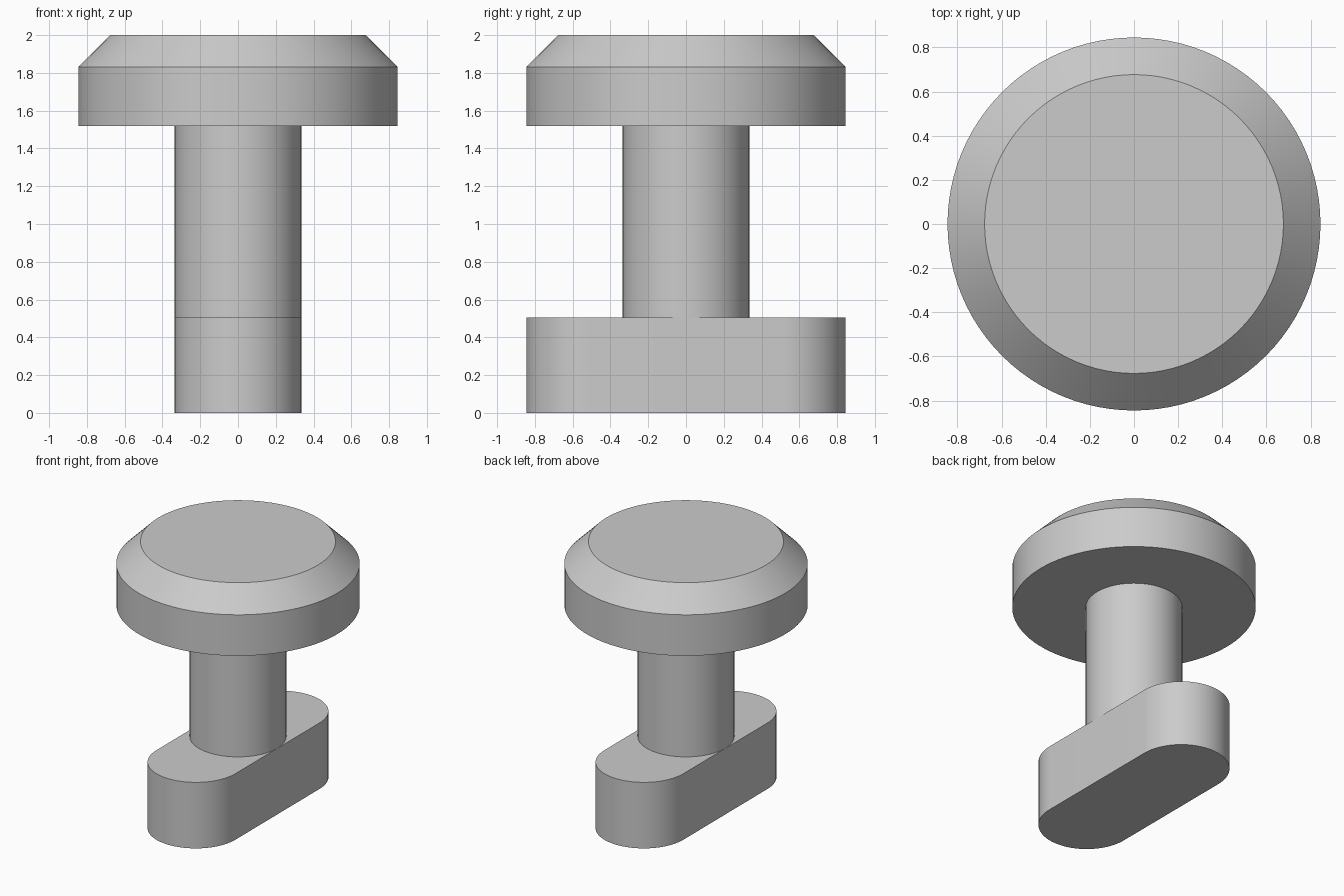
import bpy
import bmesh
from math import pi, sin, cos, radians

cube = bpy.data.objects.get("Cube")
if cube:
    bpy.data.objects.remove(cube, do_unlink=True)

SEGMENTS = 96
HEAD_R, TOP_R, STEM_R = 0.845, 0.677, 0.335
FOOT_TOP, HEAD_BOTTOM, CHAMFER, TOP = 0.506, 1.518, 1.832, 2.0

grey = bpy.data.materials.new("light_grey")
grey.use_nodes = True
colour = (0.6, 0.6, 0.6, 1)
grey.diffuse_color = colour
grey.node_tree.nodes["Principled BSDF"].inputs["Base Color"].default_value = colour


def circle(radius):
    return [(radius * cos(2 * pi * i / SEGMENTS), radius * sin(2 * pi * i / SEGMENTS))
            for i in range(SEGMENTS)]


def slot(radius, half_length):
    """Outline with straight sides and half-round ends, long in y."""
    half = SEGMENTS // 2
    points = []
    for start, centre in ((0, half_length), (pi, -half_length)):
        for i in range(half + 1):
            a = start + pi * i / half
            points.append((radius * cos(a), centre + radius * sin(a)))
    return points


def loft(name, sections):
    """Closed solid through a stack of (outline, height) sections."""
    bm = bmesh.new()
    rings = [[bm.verts.new((x, y, z)) for x, y in outline] for outline, z in sections]
    for low, high in zip(rings, rings[1:]):
        for i in range(len(low)):
            j = (i + 1) % len(low)
            bm.faces.new((low[i], low[j], high[j], high[i]))
    bm.faces.new(rings[0][::-1])
    bm.faces.new(rings[-1])
    mesh = bpy.data.meshes.new(name)
    bm.to_mesh(mesh)
    bm.free()
    mesh.materials.append(grey)
    obj = bpy.data.objects.new(name, mesh)
    bpy.context.collection.objects.link(obj)
    bpy.ops.object.select_all(action="DESELECT")
    obj.select_set(True)
    bpy.context.view_layer.objects.active = obj
    bpy.ops.object.shade_smooth_by_angle(angle=radians(30))


# Round-ended foot, stem and chamfered head
loft("foot", [(slot(STEM_R, HEAD_R - STEM_R), 0), (slot(STEM_R, HEAD_R - STEM_R), FOOT_TOP)])
loft("stem", [(circle(STEM_R), FOOT_TOP), (circle(STEM_R), HEAD_BOTTOM)])
loft("head", [(circle(HEAD_R), HEAD_BOTTOM), (circle(HEAD_R), CHAMFER), (circle(TOP_R), TOP)])
